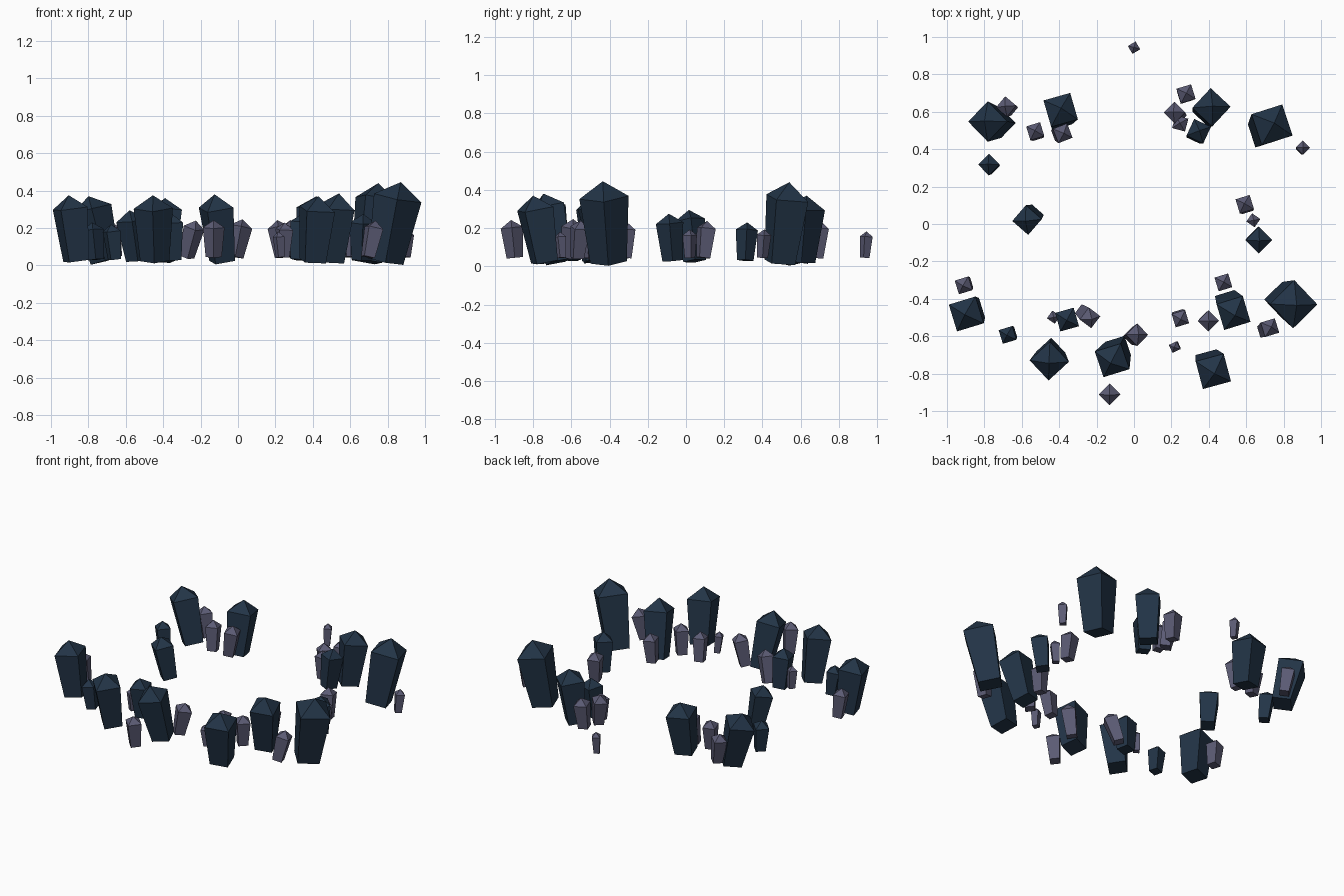
import bpy, bmesh
from math import cos, sin, radians, tau
from mathutils import Vector


def material(name, color):
    m = bpy.data.materials.new(name)
    m.diffuse_color = color
    return m


dark = material("dark_blue_stone", (0.016, 0.034, 0.062, 1))
violet = material("violet_stone", (0.105, 0.105, 0.175, 1))


def crystal(name, mat, tip, base, radius, spin):
    """Four-sided shaft that widens upward and ends in a pyramid point."""
    tip, base = Vector(tip), Vector(base)
    axis = tip - base
    turn = Vector((0, 0, 1)).rotation_difference(axis)
    bm = bmesh.new()

    def ring(r, t):
        return [bm.verts.new(base + axis * t + turn @ Vector(
            (r * cos(radians(spin) + tau * i / 4), r * sin(radians(spin) + tau * i / 4), 0)))
            for i in range(4)]

    foot, shoulder = ring(radius * 0.74, 0), ring(radius, 0.8)
    point = bm.verts.new(tip)
    bm.faces.new(foot[::-1])
    for i in range(4):
        j = (i + 1) % 4
        bm.faces.new((foot[i], foot[j], shoulder[j], shoulder[i]))
        bm.faces.new((shoulder[i], shoulder[j], point))
    mesh = bpy.data.meshes.new(name)
    bm.to_mesh(mesh)
    bm.free()
    mesh.materials.append(mat)
    bpy.context.collection.objects.link(bpy.data.objects.new(name, mesh))


# Large dark crystals: tip x, tip y, lean x, lean y, radius, tip height, spin
large = [
    (-0.80, 0.55, -0.09, 0.01, 0.108, 0.37, 0),
    (-0.39, 0.62, 0.01, 0.05, 0.105, 0.36, 61),
    (0.42, 0.63, 0.03, 0.03, 0.103, 0.37, 2),
    (0.35, 0.50, 0.02, 0.02, 0.070, 0.28, 20),
    (0.75, 0.54, 0.06, 0.05, 0.124, 0.44, 63),
    (-0.78, 0.32, -0.02, 0.01, 0.058, 0.23, 0),
    (-0.58, 0.015, -0.04, -0.03, 0.080, 0.295, 4),
    (0.67, -0.09, 0.01, -0.02, 0.072, 0.275, 0),
    (-0.905, -0.485, -0.04, -0.02, 0.106, 0.375, 62),
    (-0.68, -0.595, -0.02, -0.01, 0.054, 0.22, 62),
    (-0.36, -0.515, -0.01, -0.02, 0.073, 0.28, 61),
    (-0.455, -0.745, -0.01, -0.06, 0.105, 0.375, -2),
    (-0.125, -0.745, -0.04, -0.08, 0.104, 0.38, 63),
    (0.43, -0.80, 0.03, -0.06, 0.110, 0.37, 60),
    (0.54, -0.49, 0.04, -0.07, 0.104, 0.385, 62),
    (0.87, -0.435, 0.08, -0.03, 0.129, 0.445, -1),
]
for n, (x, y, dx, dy, r, h, spin) in enumerate(large, 1):
    foot_z = 0.04 - 0.15 * r
    crystal(f"large_crystal_{n:02}", dark, (x, y, h), (x - dx, y - dy, foot_z), r, spin)

# Small violet crystals: tip x, tip y, lean x, lean y, radius, spin
small = [
    (0.00, 0.945, 0, 0.01, 0.034, 75),
    (-0.69, 0.63, -0.03, 0.01, 0.055, 5),
    (-0.53, 0.50, -0.01, 0.02, 0.055, 62),
    (-0.375, 0.485, 0.03, 0, 0.058, 66),
    (0.28, 0.70, 0.01, 0.02, 0.058, 62),
    (0.21, 0.60, -0.03, 0.02, 0.058, 0),
    (0.245, 0.54, -0.01, 0.01, 0.050, 30),
    (0.905, 0.41, 0.01, 0.01, 0.038, 0),
    (0.59, 0.11, -0.01, 0.02, 0.056, 62),
    (0.64, 0.02, 0.01, 0, 0.038, 10),
    (-0.915, -0.33, -0.02, -0.01, 0.054, 62),
    (-0.43, -0.50, 0, -0.01, 0.036, 10),
    (-0.225, -0.51, 0.05, -0.04, 0.057, 8),
    (0.025, -0.59, 0.04, 0.01, 0.060, 0),
    (-0.13, -0.915, 0, -0.02, 0.058, 0),
    (0.48, -0.31, 0.01, 0.01, 0.054, 62),
    (0.25, -0.51, 0.01, -0.02, 0.053, 62),
    (0.40, -0.52, 0.01, -0.01, 0.057, 0),
    (0.735, -0.55, 0.04, 0.02, 0.057, 62),
    (0.215, -0.66, -0.01, -0.01, 0.033, 70),
]
for n, (x, y, dx, dy, r, spin) in enumerate(small, 1):
    crystal(f"small_crystal_{n:02}", violet, (x, y, 0.10 + 2.45 * r), (x - dx, y - dy, 0.045), r, spin)
